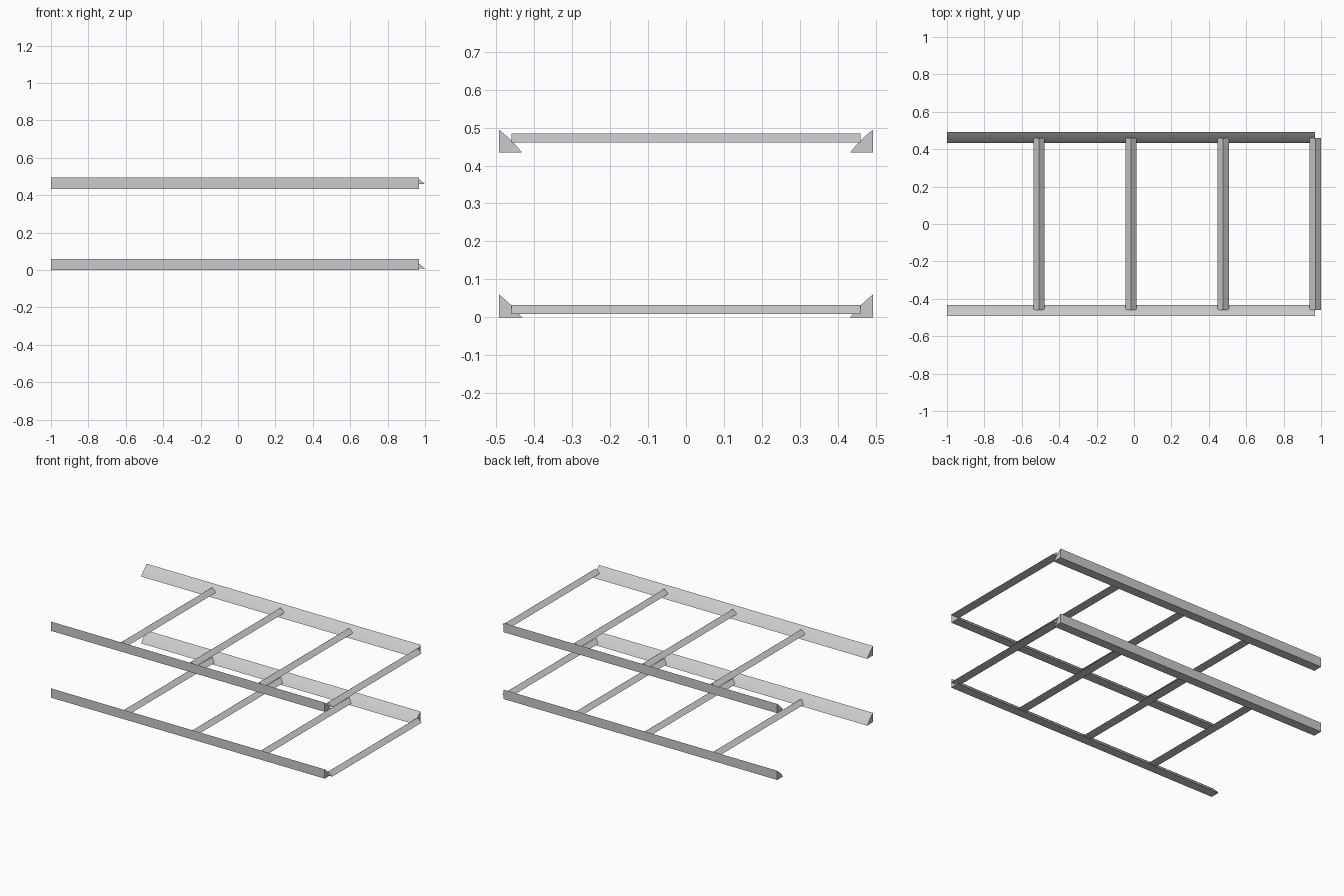
import bpy, bmesh, math

if "Cube" in bpy.data.objects:
    bpy.data.objects.remove(bpy.data.objects["Cube"])

def prism(name, profile, to3d, a, b, smooth=False):
    # Extrude a closed 2D profile between a and b
    bm = bmesh.new()
    ends = [[bm.verts.new(to3d(u, v, t)) for u, v in profile] for t in (a, b)]
    n = len(profile)
    for i in range(n):
        j = (i + 1) % n
        bm.faces.new((ends[0][i], ends[0][j], ends[1][j], ends[1][i]))
    bm.faces.new(ends[0])
    bm.faces.new(ends[1])
    bmesh.ops.recalc_face_normals(bm, faces=bm.faces)
    me = bpy.data.meshes.new(name)
    bm.to_mesh(me)
    bm.free()
    ob = bpy.data.objects.new(name, me)
    bpy.context.collection.objects.link(ob)
    if smooth:
        bpy.ops.object.select_all(action='DESELECT')
        ob.select_set(True)
        bpy.context.view_layer.objects.active = ob
        bpy.ops.object.shade_smooth_by_angle(angle=math.radians(30))
    return ob

# Rail section: right angle at the outer bottom corner, very softly crowned slope
W, N, CROWN = 0.06, 6, 0.002
rail = [(0.0, 0.0)]
for i in range(N + 1):
    t = i / N
    bulge = CROWN * 4 * t * (1 - t)
    rail.append((W * (1 - t) + bulge, W * t + bulge))

# Rung section: low ridge with a flat underside
rung = [(-0.03, 0.009), (0.03, 0.009), (0.0, 0.033)]

for level, z0 in (("lower", 0.0), ("upper", 0.434)):
    # Long side rails, mirrored front to back
    for side, s in (("front", -1), ("back", 1)):
        prism(f"{level}_{side}_rail", rail,
              lambda u, v, t: (t, s * (0.492 - u), z0 + v), -1.0, 0.968, True)
    # Cross rungs
    for k in range(4):
        x0 = -0.508 + 0.4925 * k
        z1 = z0 + (0.017 if level == "upper" else 0) 
        prism(f"{level}_rung_{k + 1}", rung,
              lambda u, v, t: (x0 + u, t, z1 + v), -0.459, 0.459)
